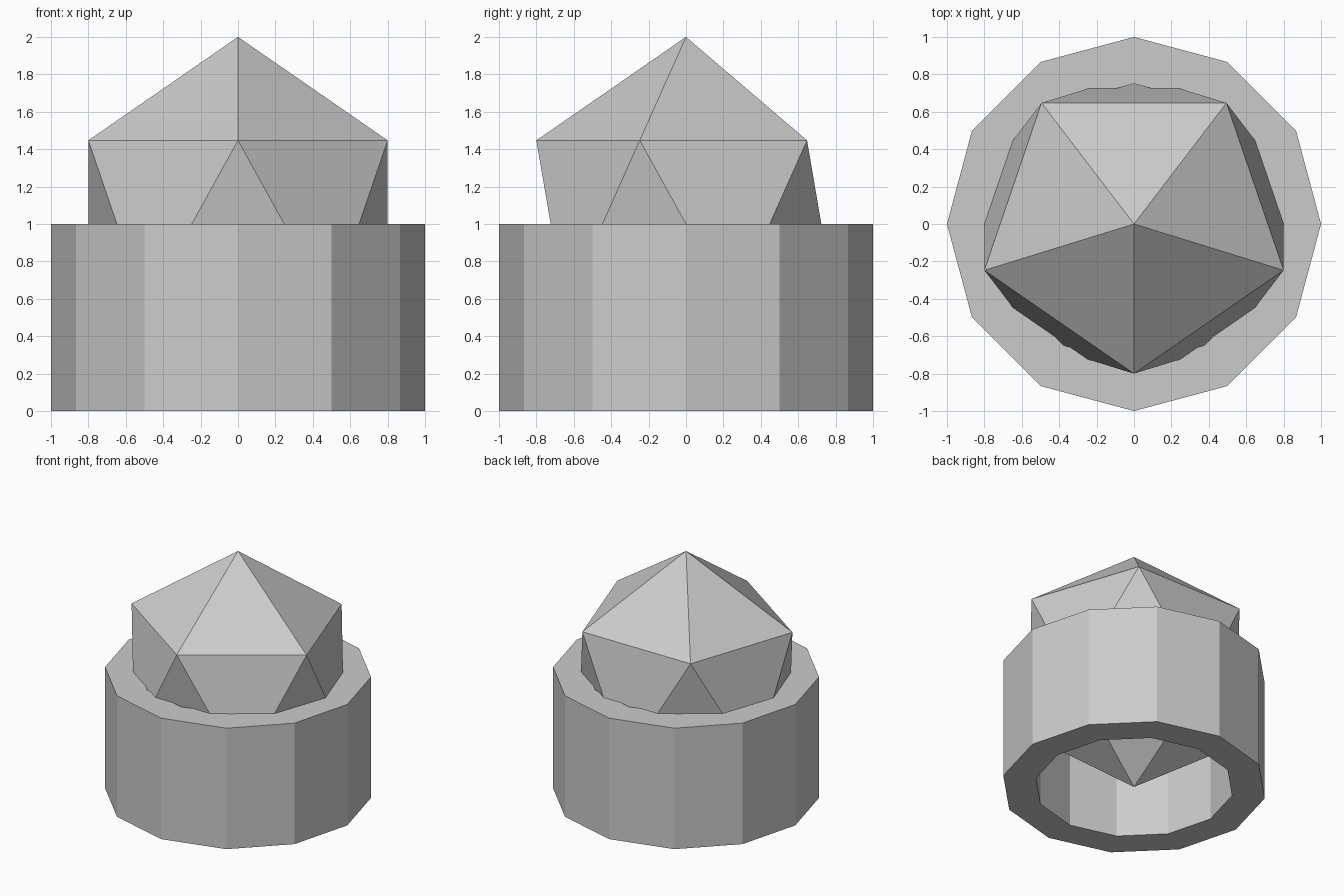
import bpy, bmesh, math
from mathutils import Matrix

if "Cube" in bpy.data.objects:
    bpy.data.objects.remove(bpy.data.objects["Cube"])

SIDES = 12


def finish(name, bm):
    bmesh.ops.recalc_face_normals(bm, faces=bm.faces)
    mesh = bpy.data.meshes.new(name)
    bm.to_mesh(mesh)
    bm.free()
    obj = bpy.data.objects.new(name, mesh)
    bpy.context.collection.objects.link(obj)
    return obj


# Twelve-sided hollow base ring
bm = bmesh.new()
profile = [(0.75, 0), (1, 0), (1, 1), (0.75, 1)]
loops = [[bm.verts.new((r * math.cos(i * math.tau / SIDES),
                        r * math.sin(i * math.tau / SIDES), z))
          for i in range(SIDES)] for r, z in profile]
for a, b in zip(loops, loops[1:] + loops[:1]):
    for i in range(SIDES):
        j = (i + 1) % SIDES
        bm.faces.new((a[i], a[j], b[j], b[i]))
finish("base_ring", bm)

# Twenty-sided gem, squeezed to 1.6 wide and deep, 2 tall
bm = bmesh.new()
bmesh.ops.create_icosphere(bm, subdivisions=1, radius=1)
bm.transform(Matrix.Rotation(math.radians(-90), 4, 'Z'))
half_x = max(v.co.x for v in bm.verts)
half_y = max(v.co.y for v in bm.verts)
bm.transform(Matrix.Translation((0, 0, 1)) @ Matrix.Diagonal((0.8 / half_x, 0.8 / half_y, 1, 1)))
finish("gem", bm)
